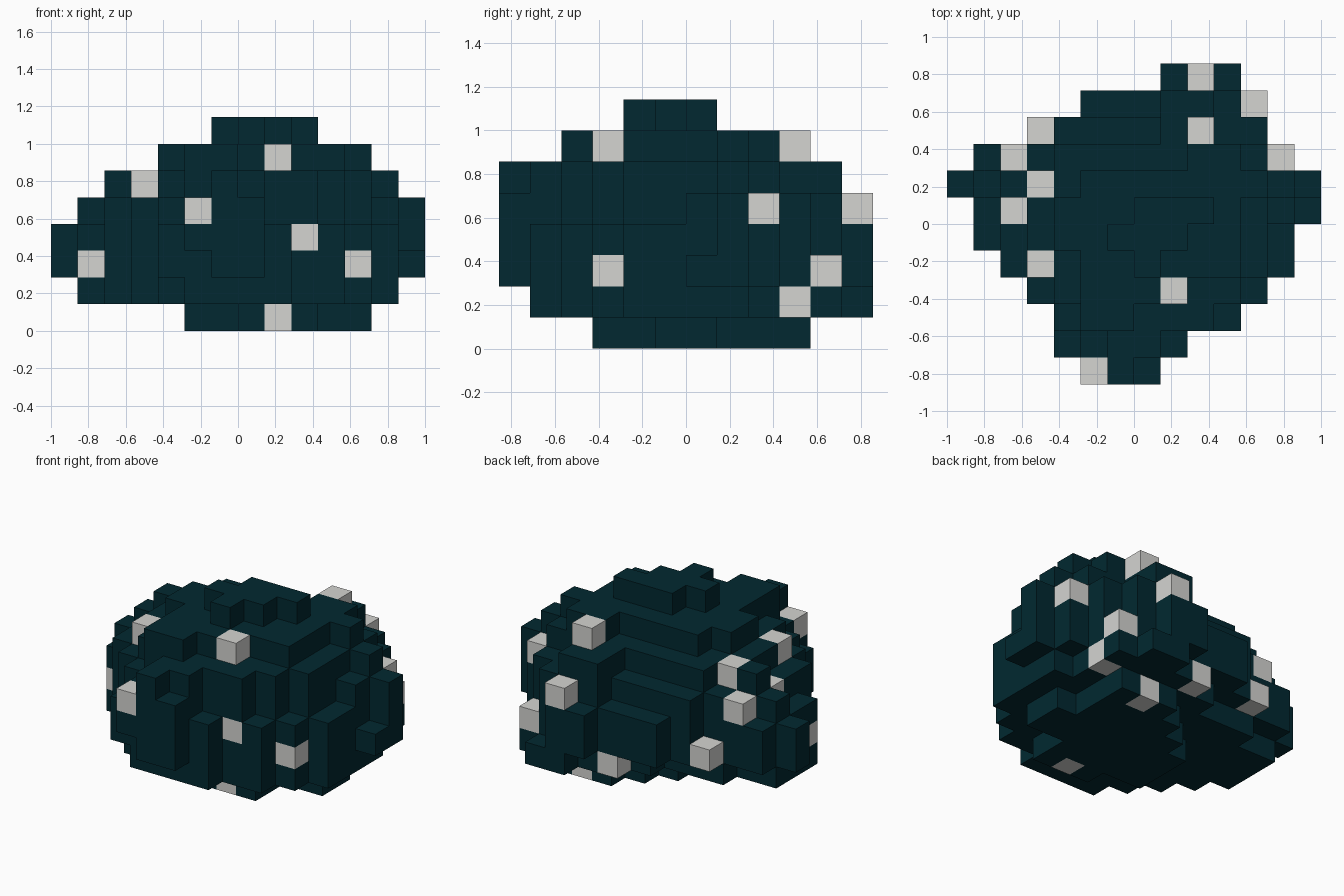
import bpy
import bmesh
from mathutils import Vector

cube = bpy.data.objects.get("Cube")
if cube:
    bpy.data.objects.remove(cube, do_unlink=True)

STEP = 1 / 7                      # edge length of one block
ORIGIN = Vector((-1, -6 * STEP, 0))


def make_material(name, colour):
    mat = bpy.data.materials.new(name)
    mat.use_nodes = True
    mat.diffuse_color = colour
    mat.node_tree.nodes["Principled BSDF"].inputs["Base Color"].default_value = colour
    return mat


def layer(level, first_row, spans):
    """Blocks of one level; each span is the first and last column of a row."""
    return {(col, first_row + step, level)
            for step, (left, right) in enumerate(spans)
            for col in range(left, right + 1)}


# Widest outline of the boulder, rows from front to back
OUTLINE = [(5, 7), (4, 8), (4, 10), (3, 11), (2, 12), (1, 12),
           (1, 13), (0, 13), (1, 12), (3, 11), (5, 11), (8, 9)]

# Narrow foot and the flaring level above it
foot = layer(0, 3, [(7, 9), (5, 9), (5, 11), (5, 11), (6, 10), (7, 10), (8, 10)])
flare = layer(1, 1, [(5, 8), (4, 10), (3, 11), (2, 12), (1, 12), (1, 12),
                     (1, 12), (3, 11), (6, 11), (7, 11), (9, 10)])

# Broad waist, with a few chipped corners
waist = layer(2, 0, OUTLINE) | layer(3, 0, OUTLINE)
waist -= {(5, 0, 2), (13, 6, 3), (3, 9, 3), (11, 10, 3)}

# Shoulders stepping in towards the crown
shoulder = layer(4, 0, [(5, 7), (5, 7), (4, 9), (3, 10), (2, 11), (2, 11),
                        (2, 12), (1, 13), (2, 12), (4, 11), (8, 10), (9, 9)])
upper = layer(5, 0, [(6, 6), (6, 7), (5, 9), (4, 10), (3, 11), (3, 11),
                     (3, 11), (2, 12), (4, 11), (8, 9), (8, 9)])
cap = layer(6, 2, [(5, 6), (5, 8), (5, 10), (4, 10), (4, 10), (5, 11), (9, 10), (9, 9)])
crown = layer(7, 4, [(7, 7), (6, 8), (7, 9)])

# Pale blocks scattered over the surface: column, row, level
spots = {(8, 3, 0), (9, 9, 0), (7, 10, 1), (11, 9, 1), (1, 5, 2), (11, 3, 2),
         (3, 9, 2), (11, 10, 2), (9, 2, 3), (5, 0, 4), (2, 6, 4), (2, 8, 4),
         (12, 8, 4), (9, 11, 4), (3, 4, 5), (3, 7, 5), (8, 3, 6), (9, 9, 6)}

solid = foot | flare | waist | shoulder | upper | cap | crown | spots


def build_blocks(name, cells, mat):
    """Join blocks into one mesh, keeping only faces open to the air."""
    bm = bmesh.new()
    corners = {}

    def corner(point):
        key = tuple(round(value) for value in point)
        if key not in corners:
            corners[key] = bm.verts.new(ORIGIN + Vector(key) * STEP)
        return corners[key]

    for cell in sorted(cells):
        base = Vector(cell)
        for axis in range(3):
            across, along = Vector(), Vector()
            across[(axis + 1) % 3] = 1
            along[(axis + 2) % 3] = 1
            for side in (0, 1):
                neighbour = list(cell)
                neighbour[axis] += 1 if side else -1
                if tuple(neighbour) in solid:
                    continue
                start = base.copy()
                start[axis] += side
                ring = [start, start + across, start + across + along, start + along]
                if not side:
                    ring.reverse()
                bm.faces.new([corner(point) for point in ring])

    mesh = bpy.data.meshes.new(name)
    bm.to_mesh(mesh)
    bm.free()
    mesh.materials.append(mat)
    obj = bpy.data.objects.new(name, mesh)
    bpy.context.scene.collection.objects.link(obj)
    return obj


dark_teal = make_material("dark teal", (0.0005, 0.0215, 0.0305, 1))
pale_grey = make_material("pale grey", (0.66, 0.66, 0.64, 1))

build_blocks("boulder_body", solid - spots, dark_teal)
build_blocks("pale_spots", spots, pale_grey)
